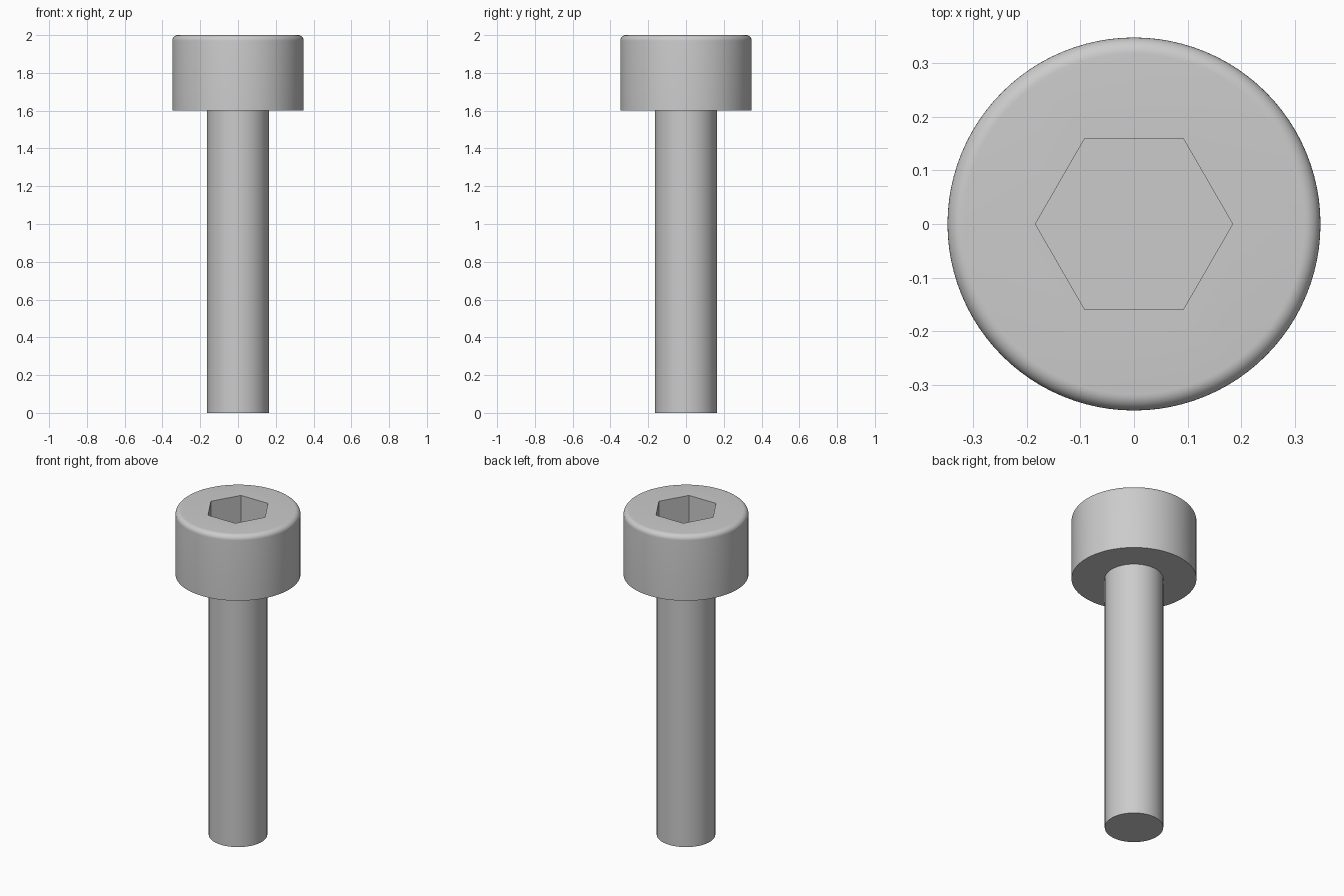
import bpy
import bmesh
from math import cos, sin, pi, radians

if "Cube" in bpy.data.objects:
    bpy.data.objects.remove(bpy.data.objects["Cube"])

SEGMENTS = 96
SHAFT_R, HEAD_R = 0.163, 0.348
HEAD_BOTTOM, TOP = 1.6, 2.0
FILLET, HEX_R, HEX_DEPTH = 0.03, 0.184, 0.2

bm = bmesh.new()


def ring(radius, z, count=SEGMENTS):
    return [bm.verts.new((radius * cos(2 * pi * i / count),
                          radius * sin(2 * pi * i / count), z))
            for i in range(count)]


def bridge(a, b):
    for i in range(len(a)):
        j = (i + 1) % len(a)
        bm.faces.new((a[i], a[j], b[j], b[i]))


# Outer profile: shaft, underside of head, head wall, rounded rim
profile = [(SHAFT_R, 0), (SHAFT_R, HEAD_BOTTOM), (HEAD_R, HEAD_BOTTOM)]
for i in range(9):
    a = i / 8 * pi / 2
    profile.append((HEAD_R - FILLET + FILLET * cos(a),
                    TOP - FILLET + FILLET * sin(a)))
rings = [ring(r, z) for r, z in profile]
for a, b in zip(rings, rings[1:]):
    bridge(a, b)
bm.faces.new(rings[0][::-1])

# Hexagonal socket with flat floor
hex_top = ring(HEX_R, TOP, 6)
hex_floor = ring(HEX_R, TOP - HEX_DEPTH, 6)
bridge(hex_top, hex_floor)
bm.faces.new(hex_floor)

# Flat top of the head between rim and socket
step = SEGMENTS // 6
for k in range(6):
    arc = [rings[-1][(k * step + i) % SEGMENTS] for i in range(step + 1)]
    bm.faces.new(arc + [hex_top[(k + 1) % 6], hex_top[k]])

bmesh.ops.recalc_face_normals(bm, faces=bm.faces[:])
mesh = bpy.data.meshes.new("socket_head_screw")
bm.to_mesh(mesh)
bm.free()
screw = bpy.data.objects.new("socket_head_screw", mesh)
bpy.context.collection.objects.link(screw)

# Smooth round surfaces, crisp edges
bpy.context.view_layer.objects.active = screw
screw.select_set(True)
bpy.ops.object.shade_smooth_by_angle(angle=radians(30))
